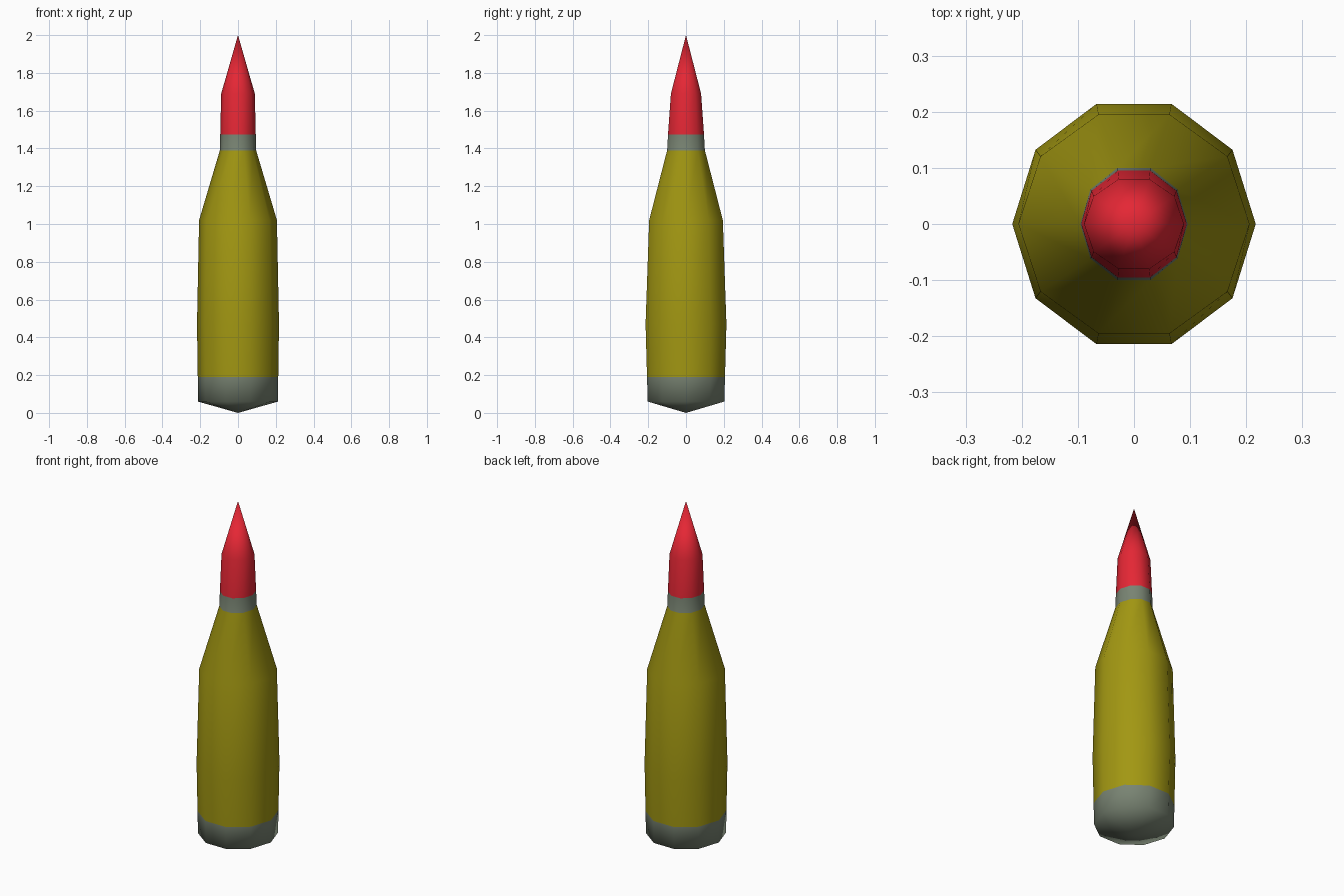
import bpy, bmesh, math

if "Cube" in bpy.data.objects:
    bpy.data.objects.remove(bpy.data.objects["Cube"])

SIDES = 10

def material(name, rgb):
    m = bpy.data.materials.new(name)
    m.diffuse_color = (*rgb, 1.0)
    m.use_nodes = True
    m.node_tree.nodes["Principled BSDF"].inputs["Base Color"].default_value = m.diffuse_color
    return m

# height, x radius, y radius of each ring, bottom to top
rings = [(0.06, 0.212, 0.213), (0.19, 0.213, 0.217), (0.47, 0.217, 0.225),
         (1.02, 0.206, 0.205), (1.39, 0.096, 0.105), (1.475, 0.094, 0.100),
         (1.69, 0.089, 0.084)]

bm = bmesh.new()

# Rings with a vertex on the x axis
loops = [[bm.verts.new((rx * math.cos(2 * math.pi * i / SIDES),
                        ry * math.sin(2 * math.pi * i / SIDES), z))
          for i in range(SIDES)] for z, rx, ry in rings]
base_point = bm.verts.new((0, 0, 0))
tip_point = bm.verts.new((0, 0, 2))

# Walls, shallow base cone and pointed tip
for i in range(SIDES):
    j = (i + 1) % SIDES
    for low, high in zip(loops, loops[1:]):
        bm.faces.new((low[i], low[j], high[j], high[i]))
    bm.faces.new((base_point, loops[0][j], loops[0][i]))
    bm.faces.new((tip_point, loops[-1][i], loops[-1][j]))

# Colour bands by height: grey base, olive case, grey neck band, red tip
for f in bm.faces:
    z = f.calc_center_median().z
    f.smooth = True
    f.material_index = 2 if z > 1.475 else 1 if 0.19 < z < 1.39 else 0

mesh = bpy.data.meshes.new("shell_round")
bm.to_mesh(mesh)
bm.free()
for m in (material("grey green metal", (0.19, 0.23, 0.17)),
          material("olive yellow", (0.36, 0.31, 0.006)),
          material("red", (0.78, 0.02, 0.035))):
    mesh.materials.append(m)
bpy.context.collection.objects.link(bpy.data.objects.new("shell_round", mesh))
